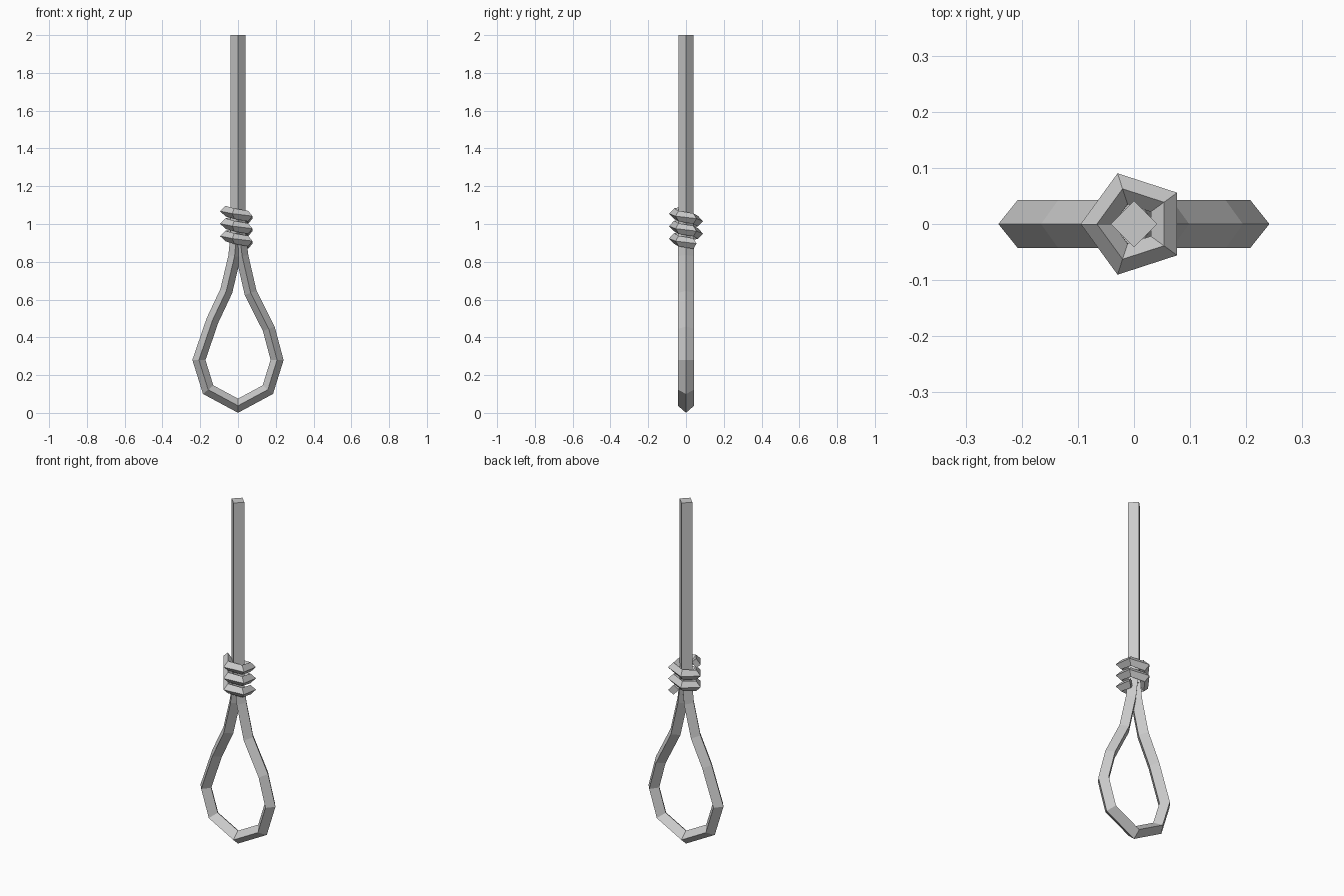
import bpy, bmesh
from math import radians, cos, sin
from mathutils import Vector

if "Cube" in bpy.data.objects:
    bpy.data.objects.remove(bpy.data.objects["Cube"])


def sweep(name, rings):
    """Skin a list of four-point rings into a capped tube."""
    bm = bmesh.new()
    vs = [[bm.verts.new(p) for p in r] for r in rings]
    for a, b in zip(vs, vs[1:]):
        for i in range(4):
            j = (i + 1) % 4
            bm.faces.new((a[i], a[j], b[j], b[i]))
    bm.faces.new(vs[0])
    bm.faces.new(vs[-1])
    bmesh.ops.recalc_face_normals(bm, faces=bm.faces)
    me = bpy.data.meshes.new(name)
    bm.to_mesh(me)
    bm.free()
    ob = bpy.data.objects.new(name, me)
    bpy.context.collection.objects.link(ob)
    return ob


def diamond(c, u, v):
    return [c + u, c + v, c - u, c - v]


Y = Vector((0, 1, 0))
Z = Vector((0, 0, 1))

# straight hanging rope
sweep("straight_rope", [diamond(Vector((0, 0, z)), Vector((.041, 0, 0)), Y * .041)
                        for z in (.92, 2.0)])

# teardrop loop, mitred at every bend
pts = [(-.005, .97), (-.018, .83), (-.062, .645), (-.135, .49), (-.207, .28),
       (-.158, .123), (0, .038), (.158, .123), (.207, .28), (.163, .445),
       (.067, .635), (.022, .83), (.005, .97)]
path = [Vector((x, 0, z)) for x, z in pts]
rings = []
for i, p in enumerate(path):
    d0 = (p - path[max(i - 1, 0)]).normalized()
    d1 = (path[min(i + 1, len(path) - 1)] - p).normalized()
    t = (d0 + d1).normalized()
    n = t.cross(Y)
    width = .033 / max(t.dot(d1 if d1.length else d0), .5)
    rings.append(diamond(p, n * width, Y * .043))
sweep("rope_loop", rings)

# five-sided coil wrapped around the strands, descending counterclockwise
rings = []
for i in range(14):
    a = radians(180 + 72 * i)
    r = Vector((cos(a), sin(a), 0))
    c = r * .066 + Z * (1.068 - .066 * i / 5)
    rings.append(diamond(c, r * .029, Z * .028))
sweep("knot_coil", rings)
